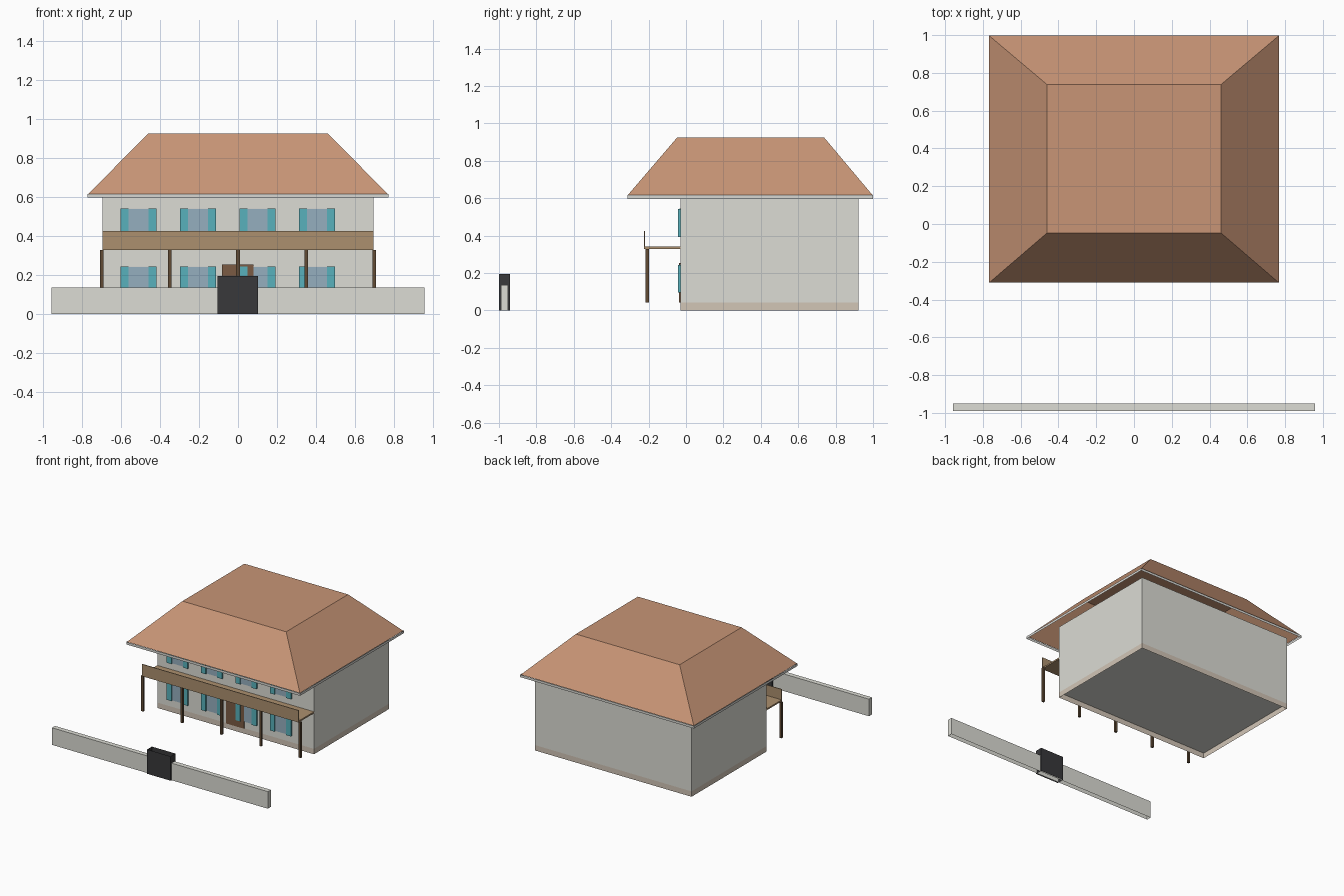
import bpy, bmesh

if "Cube" in bpy.data.objects:
    bpy.data.objects.remove(bpy.data.objects["Cube"])


def material(name, rgb):
    m = bpy.data.materials.new(name)
    m.diffuse_color = (*[c ** 2.2 for c in rgb], 1)
    m.use_nodes = True
    m.node_tree.nodes["Principled BSDF"].inputs["Base Color"].default_value = m.diffuse_color
    return m


PLASTER = material("plaster", (0.86, 0.86, 0.83))
STONE = material("stone", (0.82, 0.77, 0.71))
TILE = material("roof_tile", (0.78, 0.58, 0.46))
TRIM = material("trim", (0.84, 0.84, 0.82))
TAN = material("balcony_wood", (0.67, 0.56, 0.43))
BROWN = material("dark_wood", (0.38, 0.30, 0.22))
DOOR = material("door_wood", (0.48, 0.36, 0.27))
TEAL = material("shutter_teal", (0.35, 0.69, 0.73))
GLASS = material("glass", (0.58, 0.68, 0.74))
IRON = material("gate_iron", (0.23, 0.23, 0.24))


def finish(name, bm, mat):
    me = bpy.data.meshes.new(name)
    bm.to_mesh(me)
    bm.free()
    me.materials.append(mat)
    ob = bpy.data.objects.new(name, me)
    bpy.context.collection.objects.link(ob)
    return ob


def rect(bm, x, y, z):
    return [bm.verts.new((x[i], y[j], z)) for i, j in ((0, 0), (1, 0), (1, 1), (0, 1))]


def hull(name, low, high, mat, top=True, bottom=True):
    """Join two level rectangles (x range, y range, z), with optional caps."""
    bm = bmesh.new()
    a, b = rect(bm, *low), rect(bm, *high)
    for i in range(4):
        j = (i + 1) % 4
        bm.faces.new((a[i], a[j], b[j], b[i]))
    if top:
        bm.faces.new(b)
    if bottom:
        bm.faces.new(a[::-1])
    return finish(name, bm, mat)


def box(name, x, y, z, mat, **caps):
    return hull(name, (x, y, z[0]), (x, y, z[1]), mat, **caps)


# House body on an open-bottomed plinth
FRONT, BACK, HALF = -0.03, 0.922, 0.695
box("house_walls", (-HALF, HALF), (FRONT, BACK), (0.043, 0.60), PLASTER)
box("plinth", (-HALF, HALF), (FRONT, BACK), (0, 0.043), STONE, top=False, bottom=False)

# Hipped roof with flat top, open underneath, and its eave skirt
hull("roof", ((-0.767, 0.767), (-0.311, 0.997), 0.617),
     ((-0.46, 0.46), (-0.047, 0.738), 0.925), TILE, bottom=False)
box("eave_fascia", (-0.77, 0.77), (-0.314, 1.0), (0.597, 0.617), TRIM, top=False, bottom=False)

# Balcony with parapet and posts
box("balcony_floor", (-HALF, HALF), (-0.222, FRONT), (0.329, 0.341), TAN)
box("balcony_parapet", (-HALF, HALF), (-0.225, -0.219), (0.329, 0.425), TAN)
for i in range(5):
    x = (i - 2) * 0.349
    box(f"balcony_post_{i + 1}", (x - 0.009, x + 0.009), (-0.216, -0.199), (0.043, 0.329), BROWN)

# Front door
box("front_door", (-0.081, 0.080), (FRONT - 0.008, FRONT), (0.043, 0.254), DOOR)

# Windows with shutters, two storeys of four
for floor, z in (("lower", 0.095), ("upper", 0.392)):
    for i in range(4):
        x = -0.51 + 0.305 * i
        tag = f"{floor}_{i + 1}"
        box(f"window_frame_{tag}", (x - 0.056, x + 0.056), (FRONT - 0.004, FRONT), (z, z + 0.153), TRIM)
        box(f"window_glass_{tag}", (x - 0.052, x + 0.052), (FRONT - 0.006, FRONT), (z + 0.004, z + 0.147), GLASS)
        for side, s in (("left", -1), ("right", 1)):
            c = x + s * 0.072
            box(f"shutter_{side}_{tag}", (c - 0.021, c + 0.021), (FRONT - 0.013, FRONT), (z, z + 0.149), TEAL)

# Street wall (open below) and gate (an open sleeve around it)
box("street_wall", (-0.957, 0.957), (-0.989, -0.951), (0, 0.137), PLASTER, bottom=False)
box("gate", (-0.105, 0.103), (-1.0, -0.94), (0, 0.195), IRON, top=False, bottom=False)
